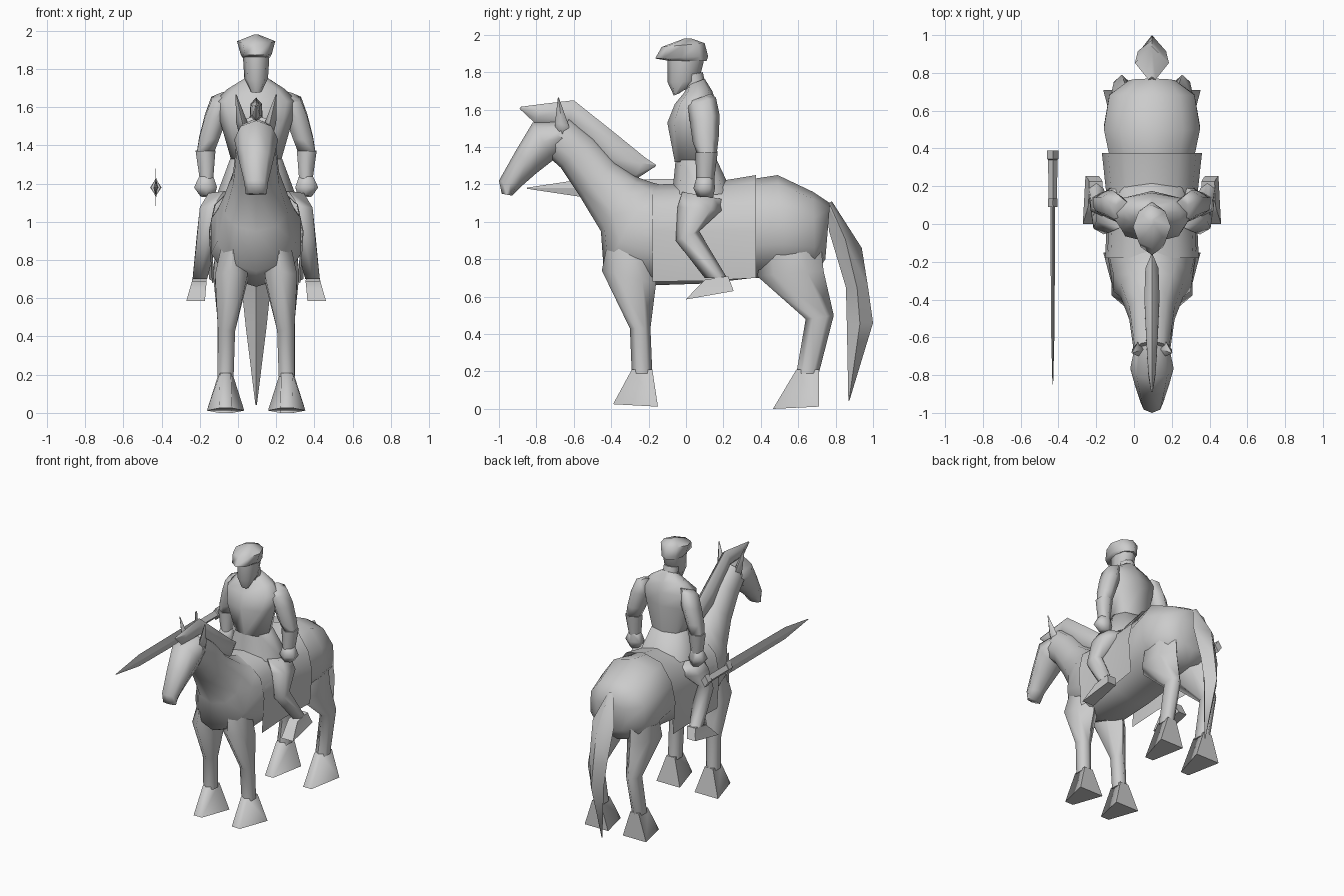
import bpy, bmesh, math

CX = 0.095   # centre plane of horse and rider
grey = bpy.data.materials.new("plain_grey")
grey.diffuse_color = (0.6, 0.6, 0.6, 1)


def finish(name, bm, angle):
    bmesh.ops.recalc_face_normals(bm, faces=bm.faces)
    me = bpy.data.meshes.new(name)
    bm.to_mesh(me)
    bm.free()
    me.materials.append(grey)
    ob = bpy.data.objects.new(name, me)
    bpy.context.collection.objects.link(ob)
    bpy.ops.object.select_all(action='DESELECT')
    ob.select_set(True)
    bpy.context.view_layer.objects.active = ob
    bpy.ops.object.shade_smooth_by_angle(angle=math.radians(angle))


def loft(name, sections, n=8, x0=CX, side=1, power=1.0, angle=75):
    """Skin rings. Section: front y, front z, back y, back z, half width, x offset, front narrowing.
    n=4 with a narrowing value gives a trapezium instead of a diamond."""
    bm = bmesh.new()
    rings = []
    widest = max(math.sin(2 * math.pi * k / n) for k in range(n)) ** power
    for s in sections:
        y1, z1, y2, z2, w = s[:5]
        off = s[5] if len(s) > 5 else 0
        ring = []
        for k in range(n):
            a = 2 * math.pi * k / n
            c, d = math.cos(a), math.sin(a)
            c = math.copysign(abs(c) ** power, c)
            d = math.copysign(abs(d) ** power, d) / widest
            if len(s) > 6:
                c, d = ((1, s[6]), (-1, 1), (-1, -1), (1, -s[6]))[k]
            ring.append(bm.verts.new((x0 + side * (off + d * w),
                                      (y1 + y2) / 2 + c * (y1 - y2) / 2,
                                      (z1 + z2) / 2 + c * (z1 - z2) / 2)))
        rings.append(ring)
    for a, b in zip(rings, rings[1:]):
        for k in range(n):
            j = (k + 1) % n
            bm.faces.new((a[k], a[j], b[j], b[k]))
    bm.faces.new(rings[0])
    bm.faces.new(rings[-1])
    finish(name, bm, angle)


def pair(name, sections, **kw):
    for side, label in ((-1, "left"), (1, "right")):
        loft(label + "_" + name, sections, side=side, **kw)


# Horse trunk and neck
loft("horse_body", [
    (-0.76, 1.37, -0.62, 1.555, .09), (-0.67, 1.29, -0.49, 1.45, .105),
    (-0.57, 1.14, -0.375, 1.32, .12), (-0.455, 0.95, -0.25, 1.235, .165),
    (-0.44, 0.74, -0.18, 1.21, .205), (-0.2, 0.66, -0.1, 1.19, .235),
    (0.1, 0.67, 0.1, 1.19, .225), (0.36, 0.70, 0.36, 1.23, .225),
    (0.53, 0.70, 0.49, 1.25, .255), (0.69, 0.72, 0.68, 1.16, .225),
    (0.745, 0.8, 0.77, 1.1, .12)], n=10, power=0.9)

# Horse head
loft("horse_head", [
    (-0.63, 1.54, -0.66, 1.36, .09), (-0.82, 1.53, -0.71, 1.33, .115),
    (-0.91, 1.38, -0.80, 1.26, .09), (-1.0, 1.22, -0.88, 1.19, .062),
    (-0.985, 1.15, -0.93, 1.14, .055)])
pair("ear", [(-0.70, 1.47, -0.62, 1.45, .03, .06), (-0.70, 1.53, -0.625, 1.51, .03, .075),
             (-0.685, 1.665, -0.68, 1.665, .003, .105)], n=4)

# Mane and tail
loft("mane", [
    (-0.89, 1.605, -0.885, 1.615, .004), (-0.81, 1.53, -0.77, 1.63, .02),
    (-0.63, 1.52, -0.60, 1.65, .03), (-0.42, 1.29, -0.38, 1.475, .04),
    (-0.28, 1.22, -0.22, 1.345, .035), (-0.165, 1.295, -0.16, 1.305, .004)], n=6)
loft("tail", [
    (0.75, 1.09, 0.78, 1.11, .02), (0.765, 0.95, 0.94, 0.86, .09),
    (0.855, 0.65, 0.975, 0.64, .075), (0.86, 0.45, 1.0, 0.46, .055),
    (0.868, 0.04, 0.874, 0.045, .004)], n=4)

# Horse legs
pair("front_leg", [
    (-0.40, 0.98, -0.18, 0.95, .05, .11), (-0.45, 0.74, -0.16, 0.67, .085, .13),
    (-0.30, 0.43, -0.19, 0.43, .045, .155), (-0.29, 0.19, -0.18, 0.19, .042, .16)], n=6)
pair("hind_leg", [
    (0.44, 0.98, 0.71, 1.0, .07, .13), (0.38, 0.71, 0.735, 0.74, .085, .14),
    (0.64, 0.48, 0.79, 0.5, .042, .16), (0.59, 0.19, 0.71, 0.19, .042, .16)], n=6)

# Flared hooves, wide at the heel
pair("front_hoof", [
    (-0.29, 0.21, -0.18, 0.21, .035, .16, .8),
    (-0.39, 0.025, -0.15, 0.012, .098, .16, .35)], n=4)
pair("hind_hoof", [
    (0.59, 0.21, 0.71, 0.21, .035, .16, .8),
    (0.465, 0.0, 0.71, 0.012, .098, .16, .35)], n=4)

# Saddle cloth draped over the back, sides hanging free
bm = bmesh.new()
rows = []
for y, top, w, low in ((-0.18, 1.2, .248, .68), (0.1, 1.205, .235, .685), (0.375, 1.25, .265, .70)):
    half = [(0, top), (.55 * w, top - .035), (.88 * w, 1.09), (w, .95), (.93 * w, low)]
    pts = [(-x, z) for x, z in reversed(half[1:])] + half
    rows.append([bm.verts.new((CX + x, y, z)) for x, z in pts])
for a, b in zip(rows, rows[1:]):
    for k in range(len(a) - 1):
        bm.faces.new((a[k], a[k + 1], b[k + 1], b[k]))
finish("saddle_cloth", bm, 75)

# Rider torso and jacket skirt
loft("rider_torso", [
    (-0.06, 1.32, 0.155, 1.32, .13), (-0.10, 1.53, 0.175, 1.53, .19),
    (-0.06, 1.63, 0.165, 1.63, .215), (-0.01, 1.69, 0.14, 1.70, .15),
    (0.01, 1.73, 0.10, 1.765, .065)], power=0.85)
loft("jacket_skirt", [
    (-0.055, 1.335, 0.165, 1.33, .135), (-0.075, 1.14, 0.25, 1.15, .205)], power=0.85)

# Rider arms, cuffs and hands
pair("upper_arm", [
    (0.01, 1.64, 0.13, 1.685, .04, .15), (0.01, 1.62, 0.16, 1.665, .05, .185),
    (0.02, 1.54, 0.18, 1.57, .058, .21), (0.035, 1.43, 0.175, 1.45, .053, .245),
    (0.06, 1.36, 0.165, 1.37, .045, .265)], n=6)
pair("forearm", [
    (0.05, 1.37, 0.17, 1.375, .052, .265), (0.055, 1.22, 0.15, 1.22, .035, .26)], n=6)
pair("hand", [
    (0.06, 1.25, 0.15, 1.25, .032, .26), (0.04, 1.18, 0.155, 1.18, .06, .265),
    (0.06, 1.135, 0.145, 1.13, .035, .255)], n=6)

# Rider legs and boots
pair("rider_leg", [
    (-0.02, 1.16, 0.20, 1.12, .08, .17), (-0.045, 1.08, 0.19, 1.06, .07, .225),
    (-0.055, 0.90, 0.07, 0.95, .055, .255), (0.10, 0.70, 0.22, 0.70, .038, .295)], n=6)
pair("boot", [
    (0.10, 0.69, 0.225, 0.71, .035, .297, 1.1), (0.06, 0.65, 0.24, 0.67, .035, .305, 1.2),
    (0.0, 0.585, 0.255, 0.63, .035, .317, 1.4)], n=4)

# Rider head, neck and flat cap
loft("rider_neck", [(0.0, 1.70, 0.11, 1.71, .06), (-0.02, 1.78, 0.09, 1.80, .055)])
loft("rider_head", [
    (-0.065, 1.675, -0.04, 1.685, .028), (-0.098, 1.745, 0.07, 1.755, .062),
    (-0.1, 1.88, 0.10, 1.88, .07)], power=0.9)
loft("cap", [
    (-0.085, 1.86, 0.11, 1.86, .073), (-0.165, 1.873, 0.118, 1.885, .082),
    (-0.13, 1.935, 0.10, 1.955, .10), (-0.01, 1.98, 0.03, 1.98, .012)])

# Sword floating beside the horse
SX, SZ = -0.43, 1.18


def bar(name, stations, n=4):
    loft(name, [(y, SZ + h, y, SZ - h, w) for y, h, w in stations], n=n, x0=SX, angle=20)


bar("sword_blade", [(-0.85, .003, .002), (-0.57, .045, .009), (0.11, .05, .013)])
bar("sword_guard", [(0.09, .05, .025), (0.135, .05, .025)])
bar("sword_crossbar", [(0.1, .11, .004), (0.125, .11, .004)])
bar("sword_grip", [(0.13, .03, .022), (0.34, .03, .025), (0.345, .045, .03),
                   (0.39, .045, .03)])
